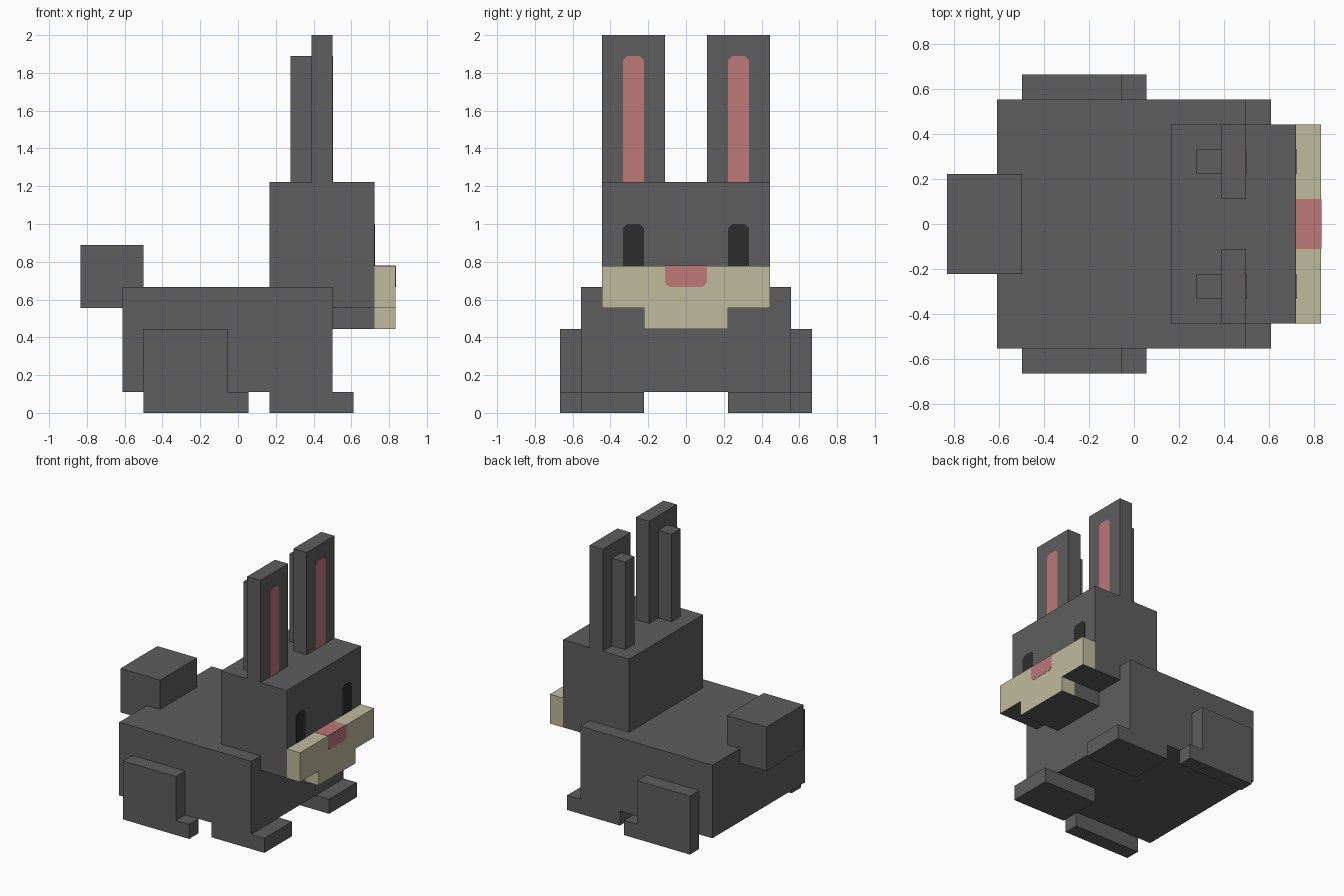
import bpy, bmesh

U = 1 / 9          # one block of the grid the rabbit is built on
T = 0.002          # thickness of the painted plates

if "Cube" in bpy.data.objects:
    bpy.data.objects.remove(bpy.data.objects["Cube"], do_unlink=True)


def material(name, rgb):
    m = bpy.data.materials.new(name)
    m.use_nodes = True
    m.diffuse_color = (*rgb, 1)
    m.node_tree.nodes["Principled BSDF"].inputs["Base Color"].default_value = (*rgb, 1)
    return m


GREY = material("grey fur", (0.112, 0.112, 0.112))
CREAM = material("cream muzzle", (0.52, 0.50, 0.335))
PINK = material("pink", (0.51, 0.188, 0.187))
BLACK = material("eye black", (0.027, 0.027, 0.027))


def prism(name, outline, x0, x1, mat):
    """Extrude a (y, z) outline along x; all sizes are in metres."""
    bm = bmesh.new()
    face = bm.faces.new([bm.verts.new((x0, y, z)) for y, z in outline])
    ext = bmesh.ops.extrude_face_region(bm, geom=[face])
    moved = [v for v in ext["geom"] if isinstance(v, bmesh.types.BMVert)]
    bmesh.ops.translate(bm, verts=moved, vec=(x1 - x0, 0, 0))
    bmesh.ops.recalc_face_normals(bm, faces=bm.faces)
    mesh = bpy.data.meshes.new(name)
    bm.to_mesh(mesh)
    bm.free()
    mesh.materials.append(mat)
    obj = bpy.data.objects.new(name, mesh)
    bpy.context.collection.objects.link(obj)
    return obj


def box(name, x, y, z, mat=GREY):
    """Box from block-unit ranges."""
    (y0, y1), (z0, z1) = y, z
    outline = [(a * U, b * U) for a, b in ((y0, z0), (y1, z0), (y1, z1), (y0, z1))]
    return prism(name, outline, x[0] * U, x[1] * U, mat)


def plate(name, x, y, z, mat, cut_top):
    """Thin plate on a forward face, with its top or bottom corners clipped."""
    (y0, y1), (z0, z1) = [[v * U for v in r] for r in (y, z)]
    c = 0.022
    if cut_top:
        outline = [(y0, z0), (y1, z0), (y1, z1 - c), (y1 - c, z1), (y0 + c, z1), (y0, z1 - c)]
    else:
        outline = [(y0 + c, z0), (y1 - c, z0), (y1, z0 + c), (y1, z1), (y0, z1), (y0, z0 + c)]
    return prism(name, outline, x * U - T, x * U + T, mat)


# Torso, head and tail
box("body", (-5.5, 4.5), (-5, 5), (1, 6))
box("head", (1.5, 6.5), (-4, 4), (5, 11))
box("jaw", (4.5, 6.5), (-2, 2), (4, 5))
box("tail", (-7.5, -4.5), (-2, 2), (5, 8))

# Stepped muzzle with a dark underside
steps = [(-4, 7), (-4, 5), (-2, 5), (-2, 4), (2, 4), (2, 5), (4, 5), (4, 7)]
muzzle = prism("muzzle", [(y * U, z * U) for y, z in steps], 6.5 * U, 7.5 * U, CREAM)
muzzle.data.materials.append(GREY)
for p in muzzle.data.polygons:
    p.material_index = 1 if p.normal.z < -0.5 else 0

# Nose wraps over the top edge of the muzzle
plate("nose_front", 7.5, (-1, 1), (6, 7), PINK, False)
box("nose_top", (6.5, 7.5), (-1, 1), (6.98, 7 + T / U), PINK)

# Paired parts
for side, s in (("left", 1), ("right", -1)):
    def span(a, b):
        return (a, b) if s > 0 else (-b, -a)
    box(f"{side}_ear", (3.5, 4.5), span(1, 4), (11, 18))
    box(f"{side}_ear_ridge", (2.5, 3.5), span(2, 3), (11, 17))
    plate(f"{side}_inner_ear", 4.5, span(2, 3), (11, 17), PINK, True)
    plate(f"{side}_eye", 6.5, span(2, 3), (7, 9), BLACK, True)
    box(f"{side}_front_foot", (1.5, 5.5), span(2, 5), (0, 1))
    # Hind leg as one piece: haunch over a longer foot
    box(f"{side}_haunch", (-4.5, -0.5), span(5, 6), (1, 4))
    box(f"{side}_hind_foot", (-4.5, 0.5), span(5, 6), (0, 1))
